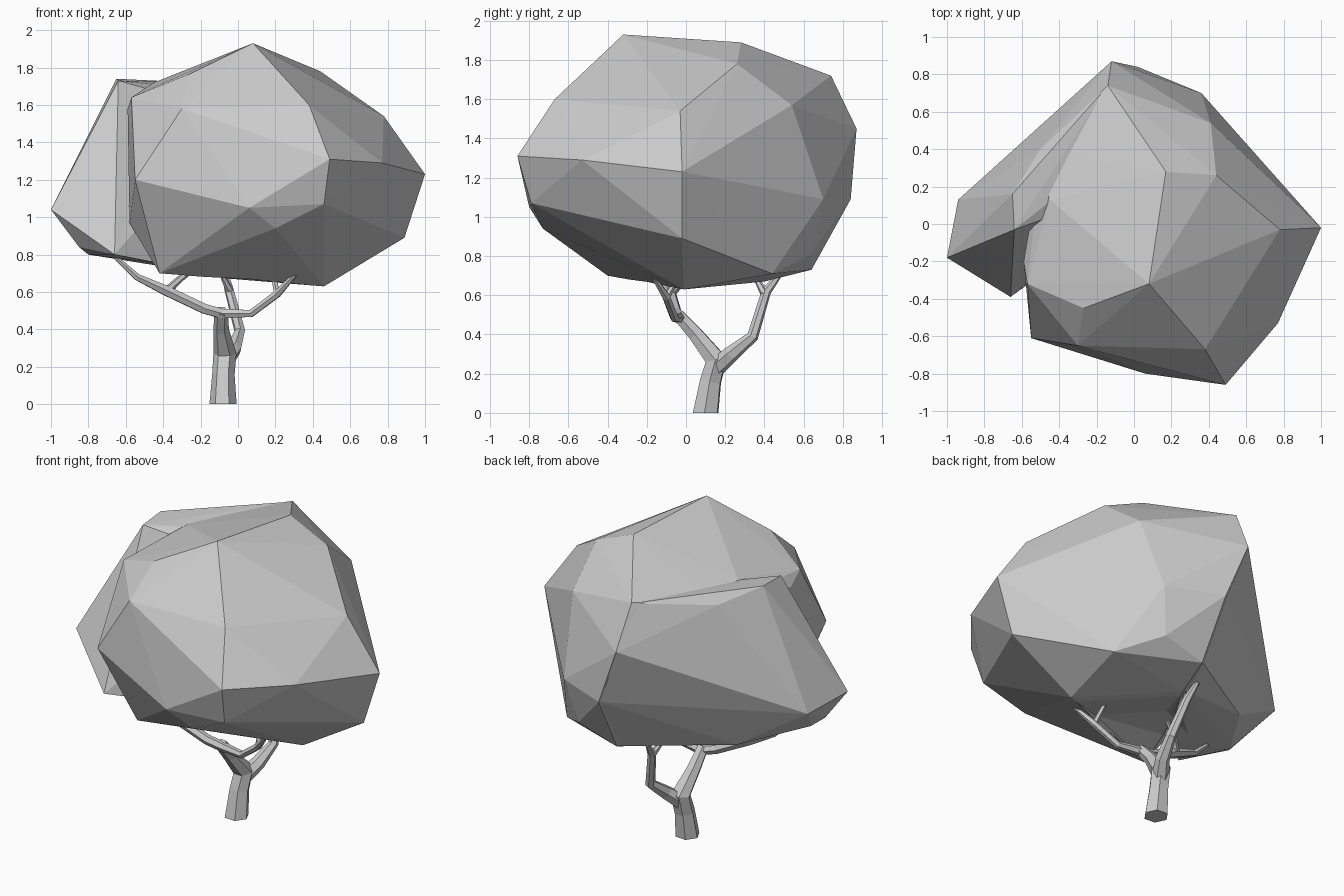
import bpy, bmesh


def hull(name, points):
    """Faceted leaf mass wrapped around a few corner points."""
    bm = bmesh.new()
    for p in points:
        bm.verts.new(p)
    bmesh.ops.convex_hull(bm, input=bm.verts[:])
    loose = [v for v in bm.verts if not v.link_faces]
    bmesh.ops.delete(bm, geom=loose, context='VERTS')
    bmesh.ops.recalc_face_normals(bm, faces=bm.faces[:])
    me = bpy.data.meshes.new(name)
    bm.to_mesh(me)
    bm.free()
    ob = bpy.data.objects.new(name, me)
    bpy.context.collection.objects.link(ob)
    return ob


def combine(target, other, operation):
    """Boolean another solid into the target and remove it."""
    mod = target.modifiers.new("combine", 'BOOLEAN')
    mod.operation = operation
    mod.solver = 'EXACT'
    mod.object = other
    bpy.ops.object.select_all(action='DESELECT')
    bpy.context.view_layer.objects.active = target
    target.select_set(True)
    bpy.ops.object.modifier_apply(modifier="combine")
    bpy.data.objects.remove(other)


def branch(name, path):
    """Tapered six-sided limb; path points are x, y, z, radius."""
    cu = bpy.data.curves.new(name, 'CURVE')
    cu.dimensions = '3D'
    cu.bevel_depth = 1.0
    cu.bevel_resolution = 1
    cu.use_fill_caps = True
    sp = cu.splines.new('POLY')
    sp.points.add(len(path) - 1)
    for pt, (x, y, z, r) in zip(sp.points, path):
        pt.co = (x, y, z, 1)
        pt.radius = r
    sp.use_smooth = False
    ob = bpy.data.objects.new(name, cu)
    bpy.context.collection.objects.link(ob)
    bpy.ops.object.select_all(action='DESELECT')
    ob.select_set(True)
    bpy.context.view_layer.objects.active = ob
    bpy.ops.object.convert(target='MESH')
    mesh = bpy.context.object.data
    mesh.shade_flat()
    for v in mesh.vertices:      # level the foot on the ground
        if v.co.z < 0.06:
            v.co.z = 0


# Main crown
crown = hull("crown", [
    (0.08, -0.32, 1.93), (0.17, 0.28, 1.89), (0.44, 0.26, 1.78), (-0.14, 0.74, 1.72),
    (-0.12, 0.87, 1.45), (0.02, 0.84, 1.09), (0.41, 0.54, 1.57), (0.36, 0.70, 1.09),
    (0.78, -0.03, 1.54), (1.00, -0.02, 1.23), (0.89, -0.02, 0.89), (0.46, -0.01, 0.63),
    (0.49, -0.86, 1.31), (0.46, -0.79, 1.07), (0.77, -0.53, 1.29), (0.38, -0.67, 1.60),
    (0.06, -0.80, 1.05), (-0.55, -0.61, 1.20), (-0.57, -0.32, 1.64), (-0.30, -0.65, 1.58),
    (-0.27, -0.45, 1.76), (-0.42, -0.40, 0.70), (0.20, -0.73, 0.94), (-0.59, -0.20, 1.58),
    (-0.58, -0.30, 0.97), (0.52, 0.44, 0.71), (0.30, 0.64, 0.81), (0.03, 0.64, 0.73),
    (-0.03, 0.40, 0.67), (-0.45, 0.13, 1.72), (-0.49, 0.39, 1.67)])

# Side lobe on the left and back, merged with the crown
lobe = hull("crown_lobe", [
    (-1.00, -0.18, 1.04), (-0.94, 0.13, 1.00), (-0.65, 0.16, 1.74), (-0.64, -0.03, 1.73),
    (-0.50, 0.40, 1.67), (-0.14, 0.74, 1.715), (-0.125, 0.865, 1.45), (0.01, 0.835, 1.09),
    (-0.85, -0.17, 0.84), (-0.80, -0.10, 0.80), (-0.71, -0.27, 0.85), (-0.66, -0.39, 0.80),
    (-0.55, 0.28, 0.76), (0.02, 0.635, 0.735), (0.00, 0.20, 1.55), (-0.45, 0.12, 1.71),
    (-0.40, -0.20, 0.75), (-0.05, 0.40, 0.68)])
combine(crown, lobe, 'UNION')

# Shallow hollow under the crown
hollow = hull("crown_hollow", [
    (0.08, -0.25, 0.76), (-0.20, 0.05, 0.76), (-0.41, -0.38, 0.69), (0.44, -0.01, 0.62),
    (-0.03, 0.38, 0.66), (-0.58, -0.12, 0.75), (0.0, 0.0, 0.3)])
combine(crown, hollow, 'DIFFERENCE')

# Trunk and front limb
branch("trunk", [(-0.08, 0.10, 0, 0.073), (-0.078, 0.125, 0.16, 0.06), (-0.07, 0.155, 0.27, 0.062),
                 (-0.09, 0.05, 0.40, 0.042), (-0.09, -0.04, 0.50, 0.035)])
# Back limb with a twig
branch("back_limb", [(-0.07, 0.15, 0.23, 0.05), (-0.02, 0.23, 0.30, 0.042), (0.01, 0.34, 0.39, 0.03),
                     (-0.05, 0.41, 0.62, 0.025), (-0.07, 0.48, 0.71, 0.014)])
branch("back_twig", [(-0.045, 0.40, 0.61, 0.022), (-0.09, 0.35, 0.70, 0.012)])
# Left limb with a twig
branch("left_limb", [(-0.07, -0.03, 0.48, 0.03), (-0.18, -0.05, 0.51, 0.03), (-0.39, -0.08, 0.61, 0.03),
                     (-0.54, -0.11, 0.68, 0.02), (-0.66, -0.13, 0.79, 0.012)])
branch("left_twig", [(-0.38, -0.08, 0.605, 0.024), (-0.31, -0.02, 0.67, 0.018), (-0.24, 0.01, 0.72, 0.013)])
# Right limb with a twig
branch("right_limb", [(-0.10, -0.03, 0.485, 0.03), (0.07, -0.06, 0.485, 0.022), (0.21, -0.10, 0.59, 0.022),
                      (0.31, -0.17, 0.70, 0.012)])
branch("right_twig", [(0.21, -0.10, 0.59, 0.018), (0.18, -0.02, 0.73, 0.012)])
